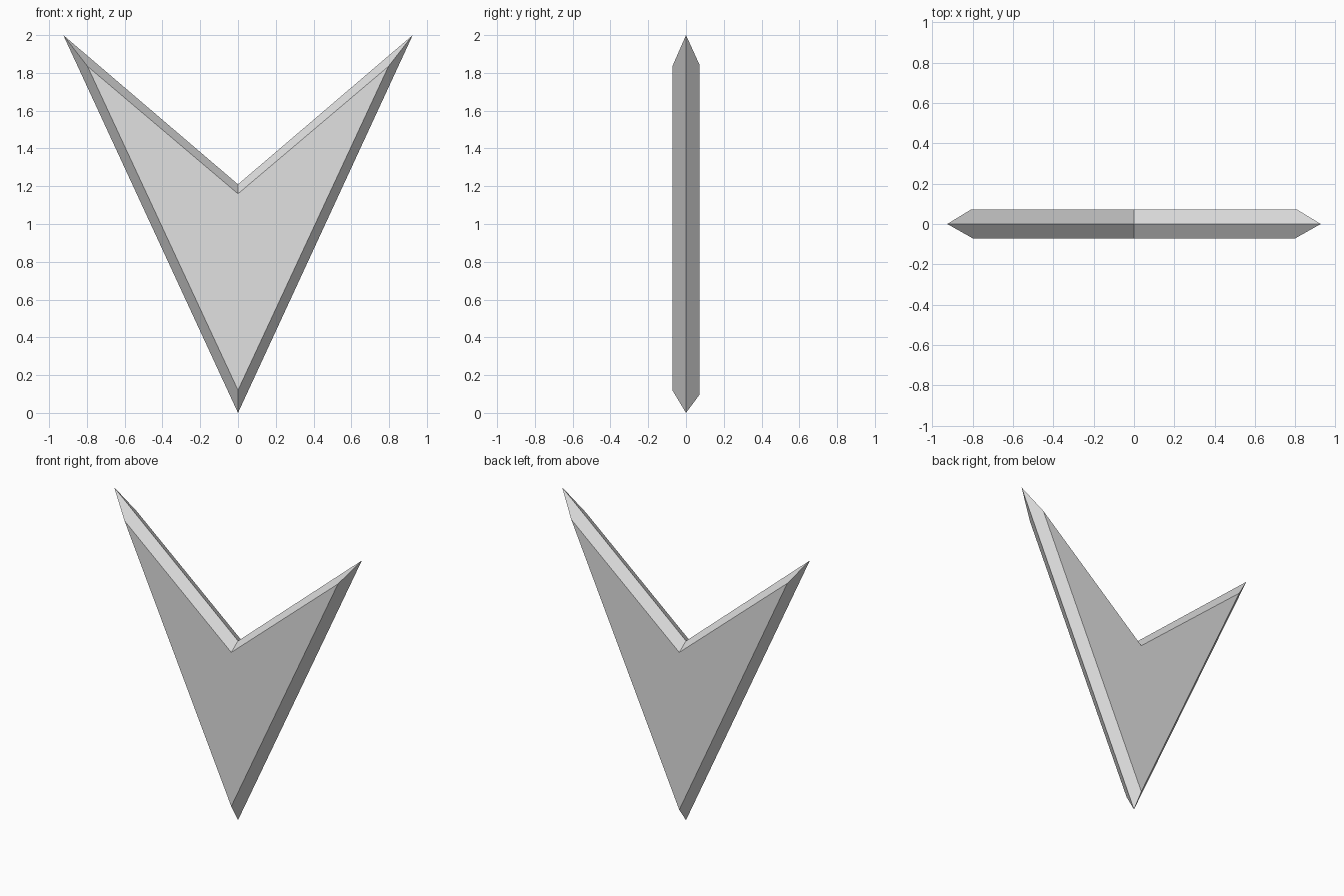
import bpy
import bmesh

cube = bpy.data.objects.get("Cube")
if cube:
    bpy.data.objects.remove(cube, do_unlink=True)

# Single plain grey
grey = bpy.data.materials.new("light grey")
grey.use_nodes = True
colour = (0.75, 0.75, 0.75, 1)
grey.diffuse_color = colour
grey.node_tree.nodes["Principled BSDF"].inputs["Base Color"].default_value = colour


def chevron(bm, y, bottom, tip_x, tip_z, notch):
    """Four-cornered chevron outline in the plane at depth y."""
    corners = [(0, bottom), (tip_x, tip_z), (0, notch), (-tip_x, tip_z)]
    return [bm.verts.new((x, y, z)) for x, z in corners]


bm = bmesh.new()

# Flat front, sharp outer rim, flat back
front = chevron(bm, -0.072, 0.12, 0.797, 1.835, 1.16)
rim = chevron(bm, 0, 0, 0.925, 2, 1.21)
back = chevron(bm, 0.072, 0.097, 0.807, 1.842, 1.16)

# Each flat side is two mirrored wings
for ring in (front, back):
    bottom, left, notch, right = ring
    bm.faces.new((bottom, left, notch))
    bm.faces.new((bottom, notch, right))

# Bevels join the flats to the rim
for a, b in ((front, rim), (rim, back)):
    for i in range(4):
        j = (i + 1) % 4
        bm.faces.new((a[i], a[j], b[j], b[i]))

bmesh.ops.recalc_face_normals(bm, faces=bm.faces)
mesh = bpy.data.meshes.new("arrowhead")
bm.to_mesh(mesh)
bm.free()
mesh.materials.append(grey)
bpy.context.collection.objects.link(bpy.data.objects.new("arrowhead", mesh))
